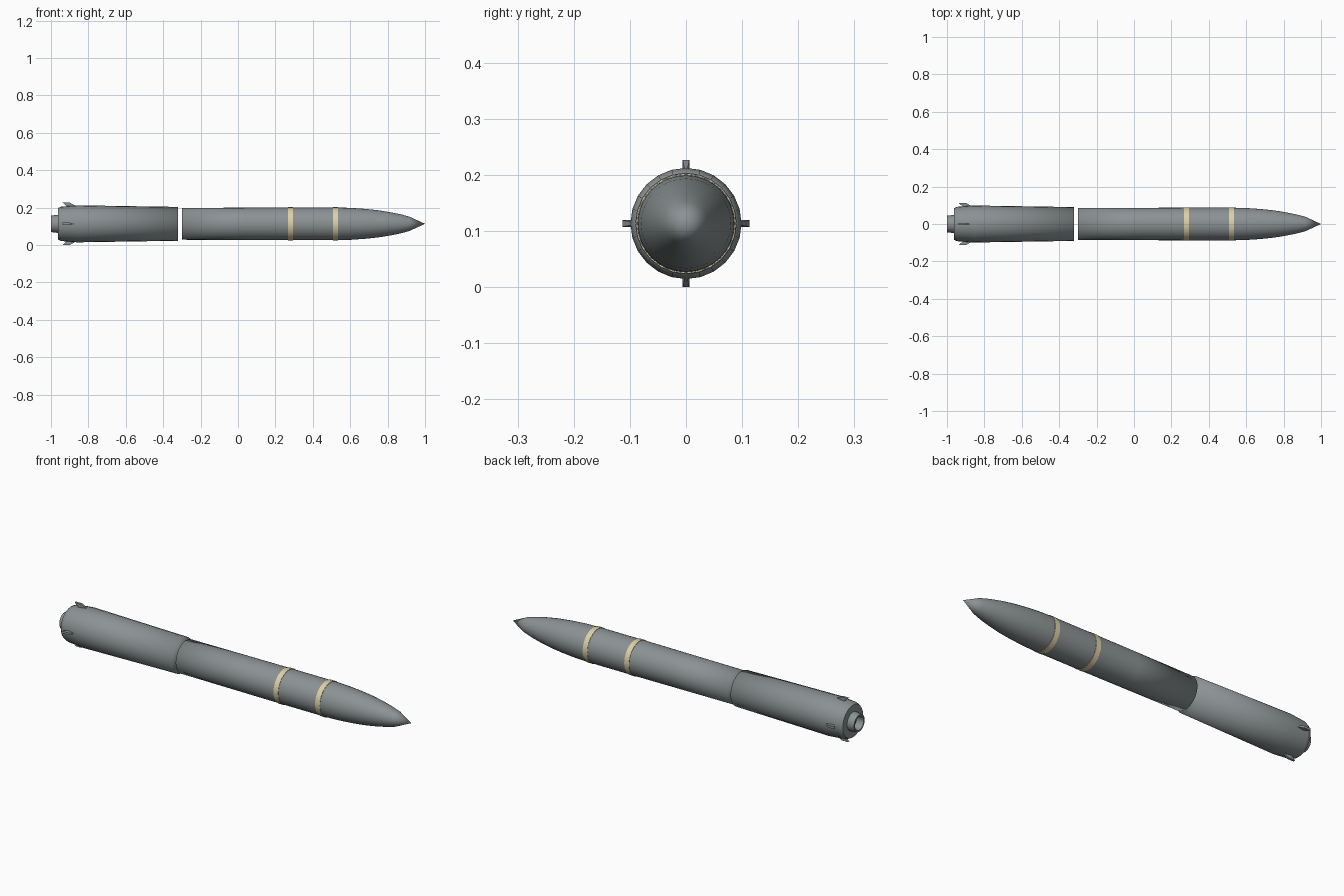
import bpy, bmesh
from math import cos, sin, pi
from mathutils import Matrix, Vector

cube = bpy.data.objects.get("Cube")
if cube:
    bpy.data.objects.remove(cube, do_unlink=True)

AXIS_Z = 0.1134  # height of the long axis


def material(name, color):
    mat = bpy.data.materials.new(name)
    mat.use_nodes = True
    mat.diffuse_color = color
    node = next(n for n in mat.node_tree.nodes if n.type == "BSDF_PRINCIPLED")
    node.inputs["Base Color"].default_value = color
    return mat


GREY = material("hull_grey", (0.26, 0.29, 0.295, 1))
CREAM = material("band_cream", (0.72, 0.63, 0.39, 1))


def finish(name, bm, mat):
    bmesh.ops.recalc_face_normals(bm, faces=bm.faces)
    mesh = bpy.data.meshes.new(name)
    bm.to_mesh(mesh)
    bm.free()
    mesh.materials.append(mat)
    obj = bpy.data.objects.new(name, mesh)
    obj.location.z = AXIS_Z
    bpy.context.collection.objects.link(obj)
    return obj


def lathe(name, profile, sides, mat, closed=False, sharp_rings=()):
    """Turn (x, radius) points around the x axis; a zero radius makes a tip."""
    bm = bmesh.new()
    rings = []
    for x, r in profile:
        count = sides if r > 0 else 1
        rings.append([bm.verts.new((x, r * sin(2 * pi * i / sides), r * cos(2 * pi * i / sides)))
                      for i in range(count)])
    pairs = list(zip(rings, rings[1:]))
    if closed:
        pairs.append((rings[-1], rings[0]))
    for a, b in pairs:
        for i in range(sides):
            j = (i + 1) % sides
            quad = [a[i], a[j], b[j], b[i]] if len(b) > 1 else [a[i], a[j], b[0]]
            bm.faces.new(quad)
    if not closed:
        for ring in (rings[0], rings[-1]):
            if len(ring) > 1:
                bm.faces.new(ring)
    for face in bm.faces:
        face.smooth = True
    for k in sharp_rings:
        ring = set(rings[k])
        for edge in bm.edges:
            if set(edge.verts) <= ring:
                edge.smooth = False
    return finish(name, bm, mat)


# Front stage: cylinder running into a curved nose with a conical tip
lathe("front_body",
      [(-0.30, 0.085), (0.04, 0.0865), (0.28, 0.0875), (0.52, 0.0875), (0.60, 0.0855),
       (0.68, 0.080), (0.75, 0.0725), (0.81, 0.063), (0.865, 0.052), (0.915, 0.039), (1.0, 0)],
      32, GREY)

# Rear stage: slight flare towards a bevelled tail
lathe("rear_body",
      [(-0.963, 0.084), (-0.945, 0.092), (-0.86, 0.099), (-0.32, 0.0905)],
      24, GREY, sharp_rings=(0, 1))

# Hollow exhaust nozzle
lathe("nozzle",
      [(-0.96, 0.049), (-1.0, 0.044), (-1.0, 0.036), (-0.96, 0.028)],
      24, GREY, closed=True, sharp_rings=(0, 1, 2, 3))

# Raised bands around the front stage
for name, x in (("rear_band", 0.267), ("front_band", 0.507)):
    lathe(name, [(x, 0.086), (x, 0.0895), (x + 0.027, 0.0895), (x + 0.027, 0.086)],
          24, CREAM, closed=True, sharp_rings=(0, 1, 2, 3))


# Four small swept fins, narrowed at the leading edge
def fin(name, angle):
    bm = bmesh.new()
    outline = [(-0.865, 0.094, 0.002), (-0.90, 0.1134, 0.006),
               (-0.938, 0.1134, 0.006), (-0.912, 0.09, 0.006)]
    turn = Matrix.Rotation(angle, 3, "X")
    left, right = [[bm.verts.new(turn @ Vector((x, side * half, r))) for x, r, half in outline]
                   for side in (1, -1)]
    bm.faces.new(left)
    bm.faces.new(right)
    for i in range(len(outline)):
        j = (i + 1) % len(outline)
        bm.faces.new((left[i], left[j], right[j], right[i]))
    finish(name, bm, GREY)


for i, side in enumerate(("top", "front", "bottom", "back")):
    fin(side + "_fin", i * pi / 2)
